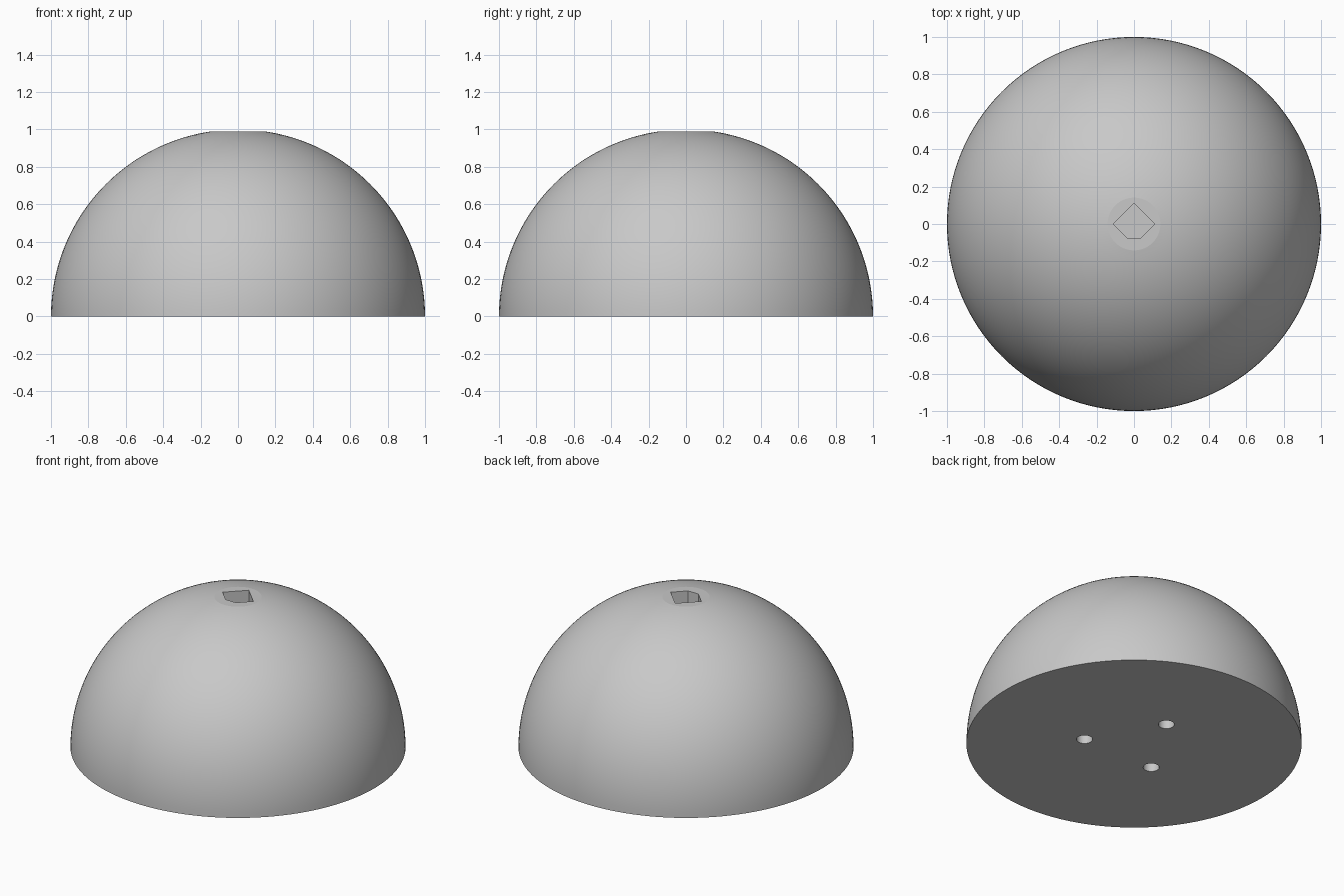
import bpy
import bmesh
from math import asin, cos, sin, pi, radians
from mathutils import Matrix, Vector

if "Cube" in bpy.data.objects:
    bpy.data.objects.remove(bpy.data.objects["Cube"])

RADIUS, TOP = 1.0, 0.99
SEGMENTS, RINGS = 128, 40
SOCKET_DEPTH = 0.25
HOLE_RADIUS, HOLE_DEPTH, HOLE_CIRCLE = 0.048, 0.2, 0.3

# Single grey material
grey = bpy.data.materials.new("grey")
grey.use_nodes = True
colour = (0.58, 0.58, 0.58, 1)
grey.diffuse_color = colour
grey.node_tree.nodes["Principled BSDF"].inputs["Base Color"].default_value = colour


def make_object(name, bm):
    bmesh.ops.recalc_face_normals(bm, faces=bm.faces)
    mesh = bpy.data.meshes.new(name)
    bm.to_mesh(mesh)
    bm.free()
    mesh.materials.append(grey)
    obj = bpy.data.objects.new(name, mesh)
    bpy.context.collection.objects.link(obj)
    return obj


def prism(name, outline, bottom, top):
    bm = bmesh.new()
    face = bm.faces.new([bm.verts.new((x, y, bottom)) for x, y in outline])
    extruded = bmesh.ops.extrude_face_region(bm, geom=[face])["geom"]
    verts = [v for v in extruded if isinstance(v, bmesh.types.BMVert)]
    bmesh.ops.translate(bm, verts=verts, vec=(0, 0, top - bottom))
    return make_object(name, bm)


# Hemisphere with a small flat cap
bm = bmesh.new()
cap_angle = asin(TOP / RADIUS)
rings = []
for i in range(RINGS + 1):
    a = cap_angle * i / RINGS
    rings.append([bm.verts.new((RADIUS * cos(a) * cos(2 * pi * j / SEGMENTS),
                                RADIUS * cos(a) * sin(2 * pi * j / SEGMENTS),
                                RADIUS * sin(a))) for j in range(SEGMENTS)])
for low, high in zip(rings, rings[1:]):
    for j in range(SEGMENTS):
        k = (j + 1) % SEGMENTS
        bm.faces.new((low[j], low[k], high[k], high[j]))
bm.faces.new(rings[0])
bm.faces.new(rings[-1])
dome = make_object("dome", bm)

# Five-sided socket in the cap: a diamond with its front corner cut off
half, flat = 0.112, 0.0375
socket = [(0, half), (-half, 0), (-flat, flat - half), (flat, flat - half), (half, 0)]
cutters = [prism("socket_cutter", socket, TOP - SOCKET_DEPTH, TOP + 0.1)]

# Three round holes in the base
for n in range(3):
    a = radians(90 + 120 * n)
    centre = Vector((HOLE_CIRCLE * cos(a), HOLE_CIRCLE * sin(a), HOLE_DEPTH / 2 - 0.05))
    bm = bmesh.new()
    bmesh.ops.create_cone(bm, cap_ends=True, segments=64, radius1=HOLE_RADIUS,
                          radius2=HOLE_RADIUS, depth=HOLE_DEPTH + 0.1,
                          matrix=Matrix.Translation(centre))
    cutters.append(make_object("base_hole_cutter", bm))

# Cut the socket and holes, then drop the cutters
bpy.ops.object.select_all(action="DESELECT")
bpy.context.view_layer.objects.active = dome
dome.select_set(True)
for cutter in cutters:
    cutter.hide_render = True
    mod = dome.modifiers.new(cutter.name, "BOOLEAN")
    mod.operation = "DIFFERENCE"
    mod.solver = "EXACT"
    mod.object = cutter
    bpy.ops.object.modifier_apply(modifier=mod.name)
    bpy.data.objects.remove(cutter)

# Smooth dome with a crisp cap, base and hole rims
bpy.ops.object.shade_smooth_by_angle(angle=radians(7))
